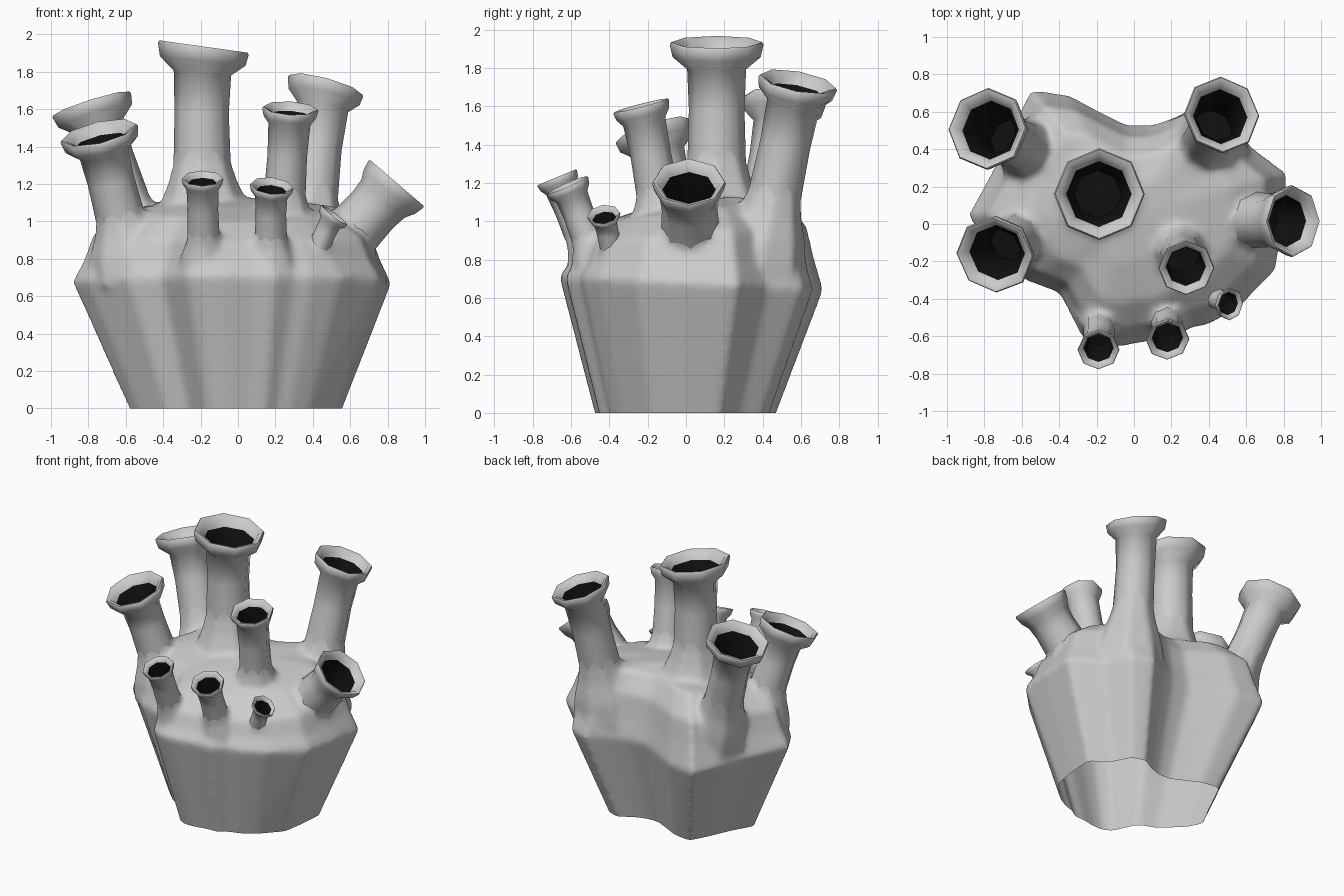
import bpy, bmesh, math
from mathutils import Vector

if "Cube" in bpy.data.objects:
    bpy.data.objects.remove(bpy.data.objects["Cube"])

dark = bpy.data.materials.new("dark_hole")
dark.diffuse_color = (0.005, 0.005, 0.005, 1)
dark.use_nodes = True
dark.node_tree.nodes["Principled BSDF"].inputs["Base Color"].default_value = dark.diffuse_color


def finish(bm, name, angle, mat=None):
    bmesh.ops.recalc_face_normals(bm, faces=bm.faces)
    me = bpy.data.meshes.new(name)
    bm.to_mesh(me)
    bm.free()
    if mat:
        me.materials.append(mat)
    ob = bpy.data.objects.new(name, me)
    bpy.context.collection.objects.link(ob)
    bpy.ops.object.select_all(action='DESELECT')
    ob.select_set(True)
    bpy.context.view_layer.objects.active = ob
    bpy.ops.object.shade_smooth_by_angle(angle=math.radians(angle))
    return ob


def loft(bm, rings):
    loops = [[bm.verts.new(p) for p in ring] for ring in rings]
    for a, b in zip(loops, loops[1:]):
        n = len(a)
        for i in range(n):
            j = (i + 1) % n
            bm.faces.new((a[i], a[j], b[j], b[i]))
    return loops


# Fluted body: lobed outline at the shoulder, narrowed to the foot
outline = [(-0.28, -0.61), (-0.19, -0.66), (-0.08, -0.66), (0.08, -0.63),
           (0.20, -0.63), (0.30, -0.56), (0.40, -0.54), (0.55, -0.46),
           (0.76, -0.25), (0.80, 0.00), (0.82, 0.27), (0.62, 0.42),
           (0.53, 0.61), (0.38, 0.67), (0.24, 0.58), (0.10, 0.53),
           (-0.04, 0.53), (-0.20, 0.61), (-0.35, 0.69), (-0.55, 0.72),
           (-0.66, 0.51), (-0.75, 0.30), (-0.89, 0.05), (-0.81, -0.10),
           (-0.59, -0.30), (-0.40, -0.37)]


def body_ring(s, z, slope):
    cx, cy = -0.03, 0.04
    return [Vector((cx + (x - cx) * s, cy + (y - cy) * s, z + slope * y * s))
            for x, y in outline]


bm = bmesh.new()
foot = [Vector((x * 0.67 + 0.01, y * (0.72 if y < 0 else 0.66), 0)) for x, y in outline]
mid = body_ring(1, 0.68, -0.05)
below = [f + (f - m) * 0.15 for f, m in zip(foot, mid)]   # trimmed off at z = 0
loops = loft(bm, [below, foot, mid, body_ring(0.93, 0.79, 0.02),
                  body_ring(0.87, 0.93, 0.08), body_ring(0.66, 1.055, 0.13),
                  body_ring(0.35, 1.10, 0.12)])
bm.faces.new(loops[0])
tip = bm.verts.new((-0.03, 0.04, 1.12))
top = loops[-1]
for i in range(len(top)):
    bm.faces.new((top[i], top[(i + 1) % len(top)], tip))


# Eight-sided spout: root goes into the body mesh, neck and rim stay crisp
def spout(body, name, root, rim, axis, R, r, spread):
    root, rim, axis = Vector(root), Vector(rim), Vector(axis).normalized()
    L = (rim - root).length
    ctrl = (root + rim) * 0.3 + (rim - axis * L * 0.45) * 0.4

    def rings(profile):
        out = []
        for d, rad in profile:
            t = 1 - d / L
            p = root * (1 - t) ** 2 + ctrl * 2 * t * (1 - t) + rim * t * t
            tan = (ctrl - root).normalized().lerp(axis, t * t)
            q = Vector((0, 0, 1)).rotation_difference(tan)
            out.append([p + q @ Vector((rad * math.cos(k * math.pi / 4),
                                        rad * math.sin(k * math.pi / 4), 0))
                        for k in range(8)])
        return out

    ends = loft(body, rings([(L, r * spread * 1.3), (L * 0.84, r * spread * 1.12),
                             (L * 0.70, r * (1 + (spread - 1) * 0.5)),
                             (L * 0.60, r * 1.05), (L * 0.5, r * 0.98)]))
    body.faces.new(ends[0])
    body.faces.new(ends[-1])

    bm = bmesh.new()
    loft(bm, rings([(L * 0.61, r * 1.03), (max(L * 0.35, R * 0.9), r * 0.98),
                    (R * 0.60, r * 1.04), (R * 0.33, R * 0.94),
                    (R * 0.05, R), (0, R * 0.97), (R * 0.04, R * 0.85),
                    (R * 0.28, R * 0.72)]))
    finish(bm, name, 55)
    bm = bmesh.new()
    hole = loft(bm, rings([(R * 0.28, R * 0.72), (R * 0.60, r * 0.87),
                           (L * 0.46, r * 0.85)]))
    bm.faces.new(hole[-1])
    finish(bm, name + "_hole", 55, dark)


# name, root, rim centre, rim direction, rim radius, neck radius, root spread
spouts = [
    ("spout_centre", (-0.175, 0.16, 0.90), (-0.185, 0.16, 1.935), (0.14, 0, 1), 0.245, 0.148, 1.5),
    ("spout_back_left", (-0.50, 0.36, 0.78), (-0.785, 0.51, 1.63), (-0.3, 0.1, 0.95), 0.22, 0.135, 1.3),
    ("spout_front_left", (-0.55, -0.02, 0.72), (-0.745, -0.165, 1.475), (-0.22, -0.28, 0.93), 0.212, 0.128, 1.55),
    ("spout_back_right", (0.37, 0.38, 0.75), (0.47, 0.585, 1.73), (0.26, 0.18, 0.95), 0.208, 0.135, 1.45),
    ("spout_right", (0.46, 0.03, 0.78), (0.85, 0.015, 1.205), (0.65, 0, 0.76), 0.193, 0.148, 1.55),
    ("spout_middle", (0.23, -0.10, 0.85), (0.28, -0.235, 1.605), (0.06, -0.25, 0.97), 0.15, 0.108, 1.6),
    ("spout_small_left", (-0.18, -0.47, 0.74), (-0.19, -0.675, 1.23), (0, -0.38, 0.92), 0.112, 0.083, 1.35),
    ("spout_small_right", (0.18, -0.45, 0.74), (0.18, -0.62, 1.19), (0.1, -0.4, 0.91), 0.117, 0.083, 1.4),
    ("spout_tiny", (0.39, -0.36, 0.75), (0.515, -0.43, 1.035), (0.6, -0.12, 0.79), 0.087, 0.058, 1.5),
]
for s in spouts:
    spout(bm, *s)

# Fuse body and spout roots into one skin and soften the joints
body = finish(bm, "body", 60)
fuse = body.modifiers.new("fuse", 'REMESH')
fuse.mode = 'VOXEL'
fuse.voxel_size = 0.018
soft = body.modifiers.new("soften", 'SMOOTH')
soft.factor, soft.iterations = 0.5, 14
for m in ("fuse", "soften"):
    bpy.ops.object.modifier_apply(modifier=m)

# Cut the foot flat and leave it open underneath
bm = bmesh.new()
bm.from_mesh(body.data)
bmesh.ops.bisect_plane(bm, geom=bm.verts[:] + bm.edges[:] + bm.faces[:],
                       plane_co=(0, 0, 0), plane_no=(0, 0, -1), clear_outer=True)
bm.to_mesh(body.data)
bm.free()
bpy.ops.object.shade_smooth()
